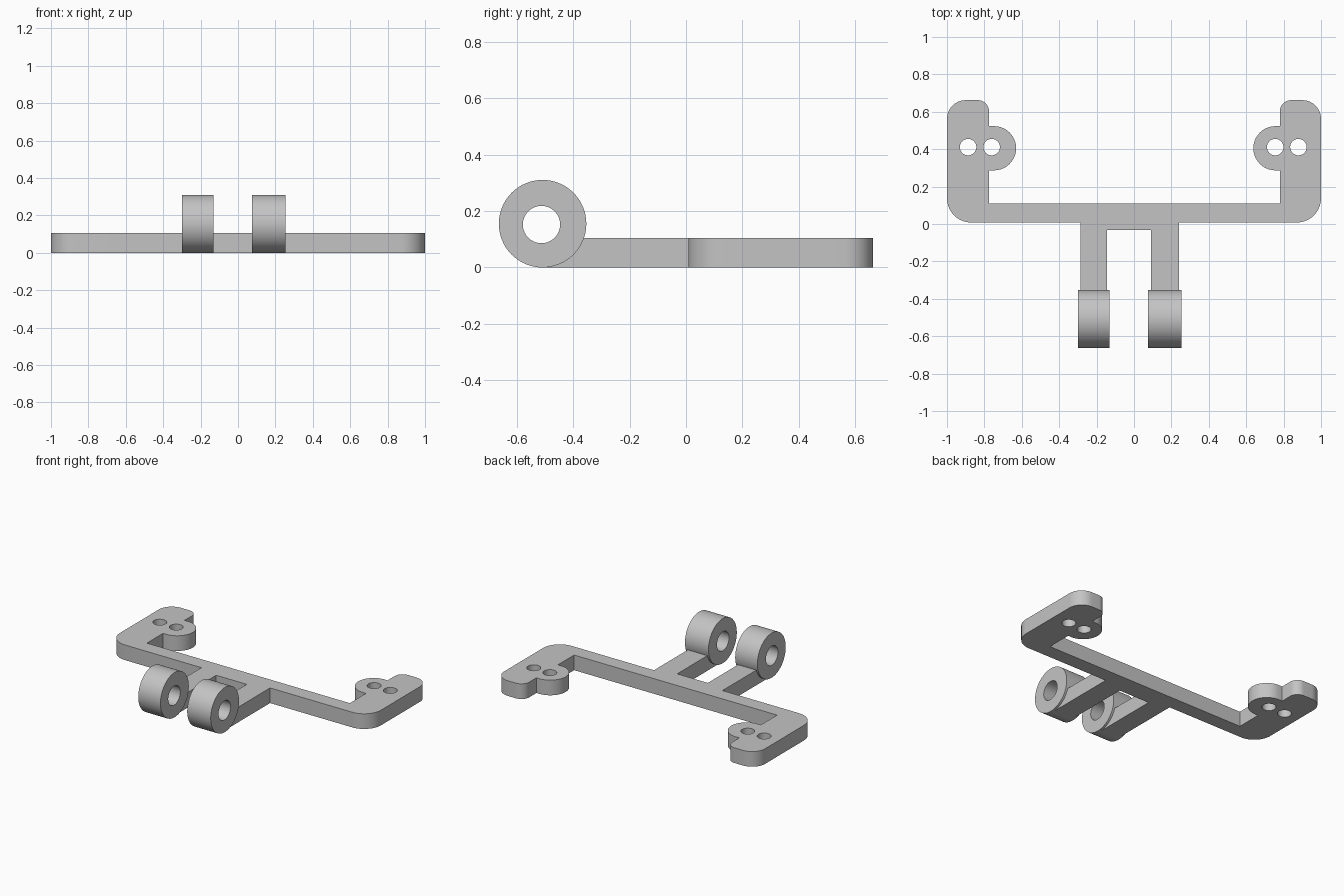
import bpy, bmesh
from math import cos, sin, pi, radians
from mathutils import Vector, Matrix

default = bpy.data.objects.get("Cube")
if default:
    bpy.data.objects.remove(default, do_unlink=True)

grey = bpy.data.materials.new("plain grey")
grey.use_nodes = True
colour = (0.55, 0.55, 0.55, 1)
grey.diffuse_color = colour
grey.node_tree.nodes["Principled BSDF"].inputs["Base Color"].default_value = colour


def rounded(corners, steps=14):
    """Outline from (x, y, radius) right-angled corners."""
    pts = []
    for i, (x, y, r) in enumerate(corners):
        p = Vector((x, y))
        if r == 0:
            pts.append(p)
            continue
        a = (Vector(corners[i - 1][:2]) - p).normalized() * r
        b = (Vector(corners[(i + 1) % len(corners)][:2]) - p).normalized() * r
        centre = p + a + b
        for k in range(steps + 1):
            t = k / steps * pi / 2
            pts.append(centre - b * cos(t) - a * sin(t))
    return pts


def extrude(name, pts, height):
    bm = bmesh.new()
    face = bm.faces.new([bm.verts.new((p[0], p[1], 0)) for p in pts])
    top = bmesh.ops.extrude_face_region(bm, geom=[face])["geom"]
    bmesh.ops.translate(bm, vec=(0, 0, height),
                        verts=[v for v in top if isinstance(v, bmesh.types.BMVert)])
    bmesh.ops.remove_doubles(bm, verts=bm.verts, dist=1e-5)
    bmesh.ops.recalc_face_normals(bm, faces=bm.faces)
    return finish(name, bm)


def cylinder(name, radius, length, centre, axis, segments=64):
    bm = bmesh.new()
    turn = Matrix.Rotation(pi / 2, 4, "Y") if axis == "X" else Matrix()
    bmesh.ops.create_cone(bm, cap_ends=True, segments=segments, radius1=radius,
                          radius2=radius, depth=length,
                          matrix=Matrix.Translation(centre) @ turn)
    return finish(name, bm)


def finish(name, bm):
    mesh = bpy.data.meshes.new(name)
    bm.to_mesh(mesh)
    bm.free()
    mesh.materials.append(grey)
    obj = bpy.data.objects.new(name, mesh)
    bpy.context.collection.objects.link(obj)
    return obj


def select(obj):
    bpy.ops.object.select_all(action="DESELECT")
    obj.select_set(True)
    bpy.context.view_layer.objects.active = obj


def drill(obj, cutters):
    for c in cutters:
        select(obj)
        mod = obj.modifiers.new("hole", "BOOLEAN")
        mod.operation, mod.solver, mod.object = "DIFFERENCE", "EXACT", c
        bpy.ops.object.modifier_apply(modifier=mod.name)
        bpy.data.objects.remove(c, do_unlink=True)
    select(obj)
    bpy.ops.object.shade_smooth_by_angle(angle=radians(30))


THICK = 0.105
FRONT, BACK, END = 0.008, 0.662, -0.508
RING_Z, RING_R, BORE_R = 0.155, 0.155, 0.066
EAR_R, EAR_LOW, EAR_HIGH = 0.118, 0.287, 0.523

# Flat bracket: cross bar, side arms with round ears, and two hinge arms
outline = [
    (-1, FRONT, 0.13), (-0.285, FRONT, 0), (-0.285, END, 0), (-0.145, END, 0),
    (-0.145, -0.032, 0), (0.09, -0.032, 0), (0.09, END, 0), (0.24, END, 0),
    (0.24, FRONT, 0), (1, FRONT, 0.13), (1, BACK, 0.1), (0.78, BACK, 0.06),
    (0.78, EAR_HIGH, 0), (0.638, EAR_HIGH, EAR_R), (0.638, EAR_LOW, EAR_R),
    (0.78, EAR_LOW, 0), (0.78, 0.11, 0), (-0.775, 0.11, 0),
    (-0.775, EAR_LOW, 0), (-0.63, EAR_LOW, EAR_R), (-0.63, EAR_HIGH, EAR_R),
    (-0.775, EAR_HIGH, 0), (-0.775, BACK, 0.06), (-1, BACK, 0.1),
]
bracket = extrude("bracket", rounded(outline), THICK)

# Screw holes in the ears, and the hinge bore through the arm ends
cutters = [cylinder("screw_hole_cutter", 0.044, 0.5, (x, 0.411, 0.05), "Z", 40)
           for x in (-0.887, -0.761, 0.755, 0.879)]
cutters.append(cylinder("bore_cutter", BORE_R, 1, (0, END - 0.004, RING_Z - 0.003), "X"))
drill(bracket, cutters)

# Hinge rings
for name, x0, x1 in (("right_hinge_ring", -0.30, -0.13), ("left_hinge_ring", 0.075, 0.255)):
    ring = cylinder(name, RING_R, x1 - x0, ((x0 + x1) / 2, END, RING_Z), "X")
    drill(ring, [cylinder("bore_cutter", BORE_R, 1,
                          ((x0 + x1) / 2, END - 0.004, RING_Z - 0.003), "X")])
